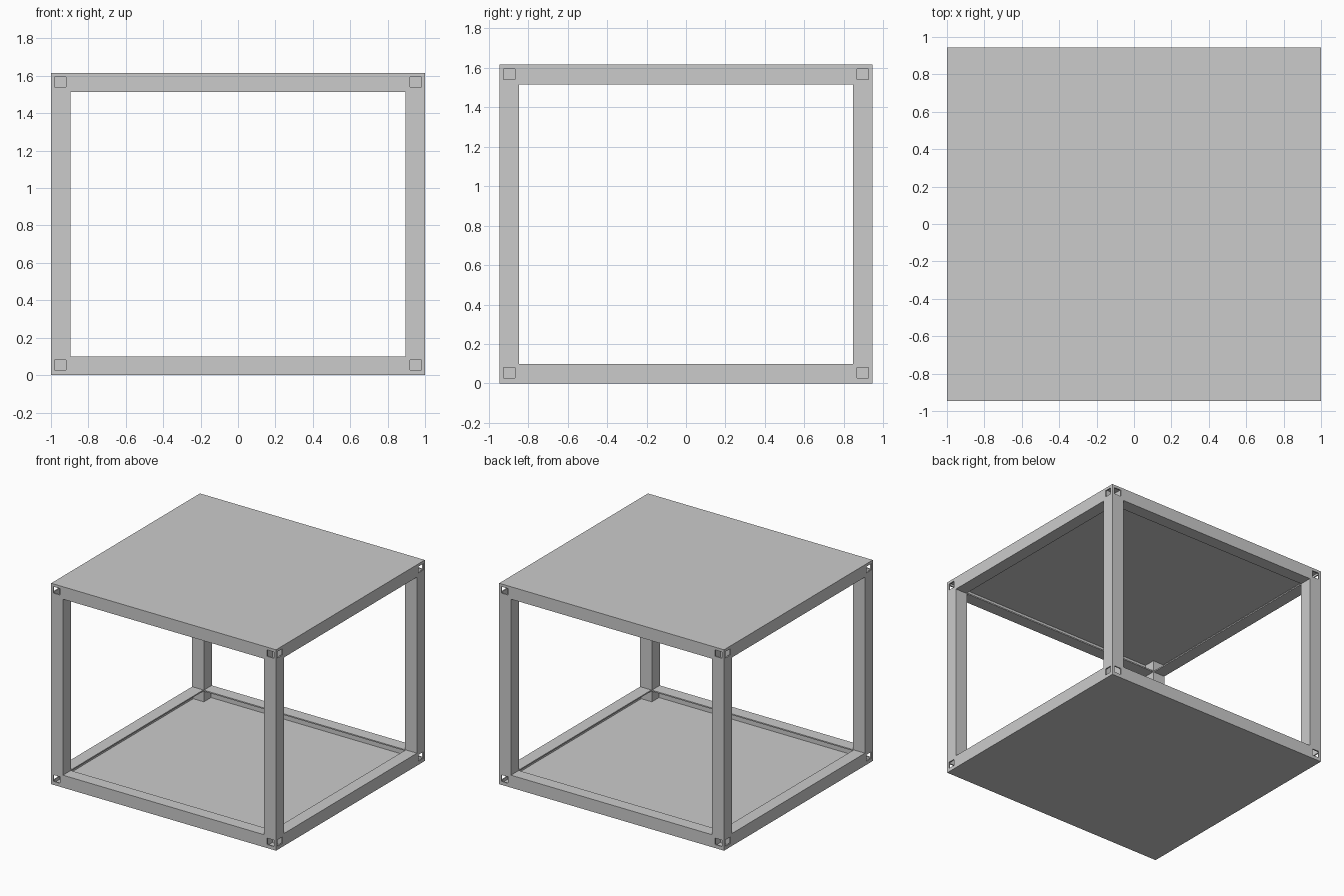
import bpy
import bmesh
from mathutils import Matrix, Vector

cube = bpy.data.objects.get("Cube")
if cube:
    bpy.data.objects.remove(cube)

# Overall half width, half depth, height, and thicknesses
W, D, H = 1.0, 0.945, 1.615
BAR = 0.1
POST = 0.105
SKIN = 0.006
WALL = 0.01
HOLE_W, HOLE_H = 0.06, 0.052

steel = bpy.data.materials.new("light_grey_steel")
steel.use_nodes = True
colour = (0.6, 0.6, 0.6, 1)
steel.diffuse_color = colour
steel.node_tree.nodes["Principled BSDF"].inputs["Base Color"].default_value = colour


def make_boxes(name, boxes):
    """One object made of boxes, each given as (centre, size)."""
    bm = bmesh.new()
    for centre, size in boxes:
        bmesh.ops.create_cube(
            bm, size=1,
            matrix=Matrix.Translation(centre) @ Matrix.Diagonal(Vector((*size, 1))))
    mesh = bpy.data.meshes.new(name)
    bm.to_mesh(mesh)
    bm.free()
    obj = bpy.data.objects.new(name, mesh)
    bpy.context.collection.objects.link(obj)
    mesh.materials.append(steel)
    return obj


def cut(target, name, boxes):
    cutter = make_boxes(name, boxes)
    mod = target.modifiers.new(name, 'BOOLEAN')
    mod.operation = 'DIFFERENCE'
    mod.solver = 'EXACT'
    mod.object = cutter
    cutter.hide_render = True
    cutter.hide_set(True)
    cutter.display_type = 'WIRE'


mid = H / 2
inner_w, inner_d = 2 * (W - BAR), 2 * (D - BAR)
post_gap = 2 * (W - POST)

# Frame of posts and rails, opened along each axis
frame = make_boxes("frame", [((0, 0, mid), (2 * W, 2 * D, H - 2 * SKIN))])
cut(frame, "side_opening", [((0, 0, mid), (3, inner_d, H - 2 * BAR))])
cut(frame, "front_opening", [((0, 0, mid), (post_gap, 3, H - 2 * BAR))])
cut(frame, "vertical_opening", [((0, 0, mid), (inner_w, inner_d, 3))])

# Rails are thin channels: an outer web and one flange, hollow towards the middle
lip = BAR - WALL
levels = (lip / 2, H - lip / 2)
cut(frame, "front_rail_hollow",
    [((0, 0, z), (post_gap, 2 * (D - WALL), lip)) for z in levels])
cut(frame, "side_rail_hollow",
    [((0, 0, z), (2 * (W - WALL), inner_d, lip)) for z in levels])

# Posts are hollow tubes with square sockets on both outer faces at each end
post_hollows, front_sockets, side_sockets = [], [], []
for sx in (-1, 1):
    for sy in (-1, 1):
        post_hollows.append(((sx * (W - POST / 2), sy * (D - BAR / 2), mid),
                             (POST - 2 * WALL, BAR - 2 * WALL, H)))
        for z in (0.054, H - 0.048):
            front_sockets.append(((sx * (W - BAR / 2), sy * D, z),
                                  (HOLE_W, 4 * WALL, HOLE_H)))
            side_sockets.append(((sx * W, sy * (D - BAR / 2), z),
                                 (4 * WALL, HOLE_W, HOLE_H)))
cut(frame, "post_hollow", post_hollows)
cut(frame, "front_socket_cutter", front_sockets)
cut(frame, "side_socket_cutter", side_sockets)

# Thin floor and roof plates
for name, z in (("floor_plate", SKIN / 2), ("roof_plate", H - SKIN / 2)):
    make_boxes(name, [((0, 0, z), (2 * W, 2 * D, SKIN))])
